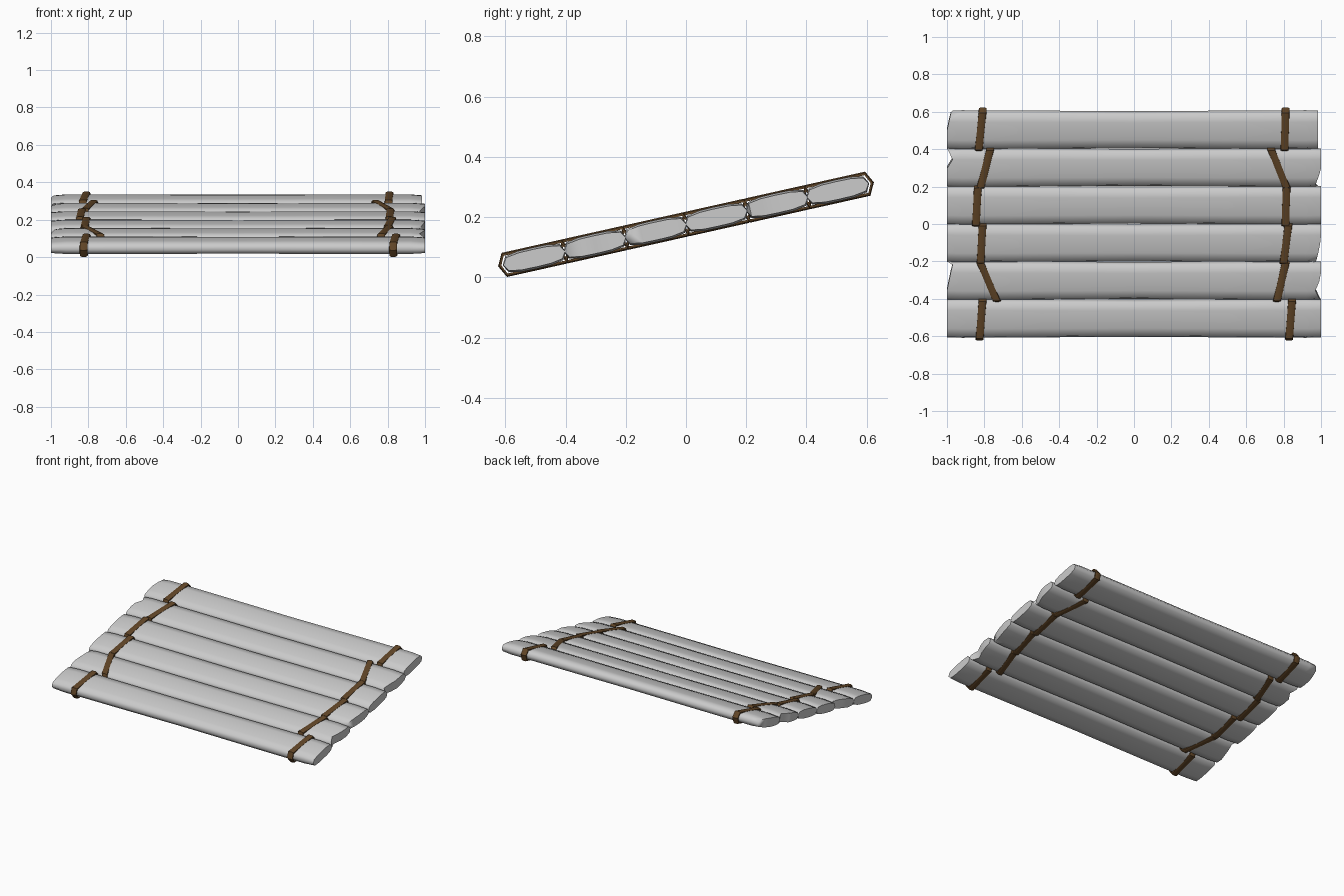
import bpy
import bmesh
import math
from mathutils import Matrix

cube = bpy.data.objects.get("Cube")
if cube:
    bpy.data.objects.remove(cube, do_unlink=True)


def material(name, color):
    mat = bpy.data.materials.new(name)
    mat.use_nodes = True
    mat.diffuse_color = color
    mat.node_tree.nodes["Principled BSDF"].inputs["Base Color"].default_value = color
    return mat


WOOD = material("pale grey wood", (0.6, 0.6, 0.6, 1))
ROPE = material("brown rope", (0.12, 0.06, 0.02, 1))
PITCH = 0.2065          # spacing of the planks
TILT = Matrix.Translation((0, 0, 0.176)) @ Matrix.Rotation(math.radians(12.6), 4, "X")


def finish(bm, name, mat, angle):
    bmesh.ops.recalc_face_normals(bm, faces=bm.faces)
    mesh = bpy.data.meshes.new(name)
    bm.to_mesh(mesh)
    bm.free()
    mesh.materials.append(mat)
    obj = bpy.data.objects.new(name, mesh)
    bpy.context.collection.objects.link(obj)
    obj.matrix_world = TILT
    bpy.ops.object.select_all(action="DESELECT")
    obj.select_set(True)
    bpy.context.view_layer.objects.active = obj
    bpy.ops.object.shade_smooth_by_angle(angle=math.radians(angle))


def bridge(bm, a, b):
    n = len(a)
    for i in range(n):
        j = (i + 1) % n
        bm.faces.new((a[i], a[j], b[j], b[i]))


# Plank cross-section, front tip to back tip: offset and half thickness
SECTION = [(-.107, 0), (-.093, .027), (-.05, .035), (0, .036),
           (.05, .035), (.093, .027), (.107, 0)]
# Lengthwise stations: position, width scale, thickness scale
STATIONS = [(-1, .98, .82), (-.92, 1, 1), (-.5, .98, 1), (0, .95, .97),
            (.5, .98, 1), (.92, 1, 1), (1, .98, .82)]
# Broken ends: how far each column is cut back, by plank and side
CUTS = {
    (1, -1): (0, 0, 0, .01, .02, .03, 0),
    (1, 1): (0, .01, .03, .01, 0, 0, 0),
    (2, 1): (.03, .025, .015, .005, 0, 0, 0),
    (4, -1): (0, 0, 0, 0, .03, .01, 0),
    (4, 1): (.01, .03, .015, 0, 0, 0, 0),
    (5, -1): (0, 0, 0, 0, .01, .02, .03),
    (5, 1): (.015,) * 7,
}


def plank(index):
    bm = bmesh.new()
    center = (index - 2.5) * PITCH
    last = len(SECTION) - 1
    order = [(k, 1) for k in range(last + 1)] + [(k, -1) for k in range(last - 1, 0, -1)]
    rings = []
    for x, wide, thick in STATIONS:
        cut = CUTS.get((index, x), (0,) * 7)
        side = 1 if x > 0 else -1
        rings.append([bm.verts.new((x - side * cut[k], center + SECTION[k][0] * wide,
                                    SECTION[k][1] * thick * s)) for k, s in order])
    for a, b in zip(rings, rings[1:]):
        bridge(bm, a, b)
    # End faces as strips between the top and bottom edges
    for ring in (rings[0], rings[-1]):
        n = len(ring)
        for k in range(last):
            corners = [ring[k], ring[k + 1], ring[(n - k - 1) % n], ring[(n - k) % n]]
            bm.faces.new(list(dict.fromkeys(corners)))
    finish(bm, f"plank_{index + 1}", WOOD, 70)


# Rope outline around a plank, and its band profile: offset along x, height
OUTLINE = [(-.118, 0), (-.1, .036), (.1, .036), (.118, 0), (.1, -.036), (-.1, -.036)]
BAND = [(-.021, -.006), (-.02, .001), (-.01, .005), (.01, .005), (.02, .001), (.021, -.006)]


def binding(index, name, x_front, x_back):
    bm = bmesh.new()
    center = (index - 2.5) * PITCH
    slope = (x_back - x_front) / PITCH
    rings = []
    for y, z in OUTLINE:
        sy = (y > 0) - (y < 0)
        sz = (z > 0) - (z < 0)
        x = (x_front + x_back) / 2 + slope * y
        out_y = 1 if z == 0 else .4
        rings.append([bm.verts.new((x + dx, center + y + sy * h * out_y, z + sz * h))
                      for dx, h in BAND])
    for a, b in zip(rings, rings[1:] + rings[:1]):
        bridge(bm, a, b)
    finish(bm, f"{name}_rope_{index + 1}", ROPE, 40)


# Rope positions at the front and back edge of each plank
RIGHT = [(-.825, -.81), (-.735, -.82), (-.82, -.81), (-.845, -.835), (-.82, -.77), (-.83, -.81)]
LEFT = [(.83, .845), (.765, .81), (.8, .825), (.81, .815), (.815, .735), (.805, .81)]

for i in range(6):
    plank(i)
    binding(i, "right", *RIGHT[i])
    binding(i, "left", *LEFT[i])
